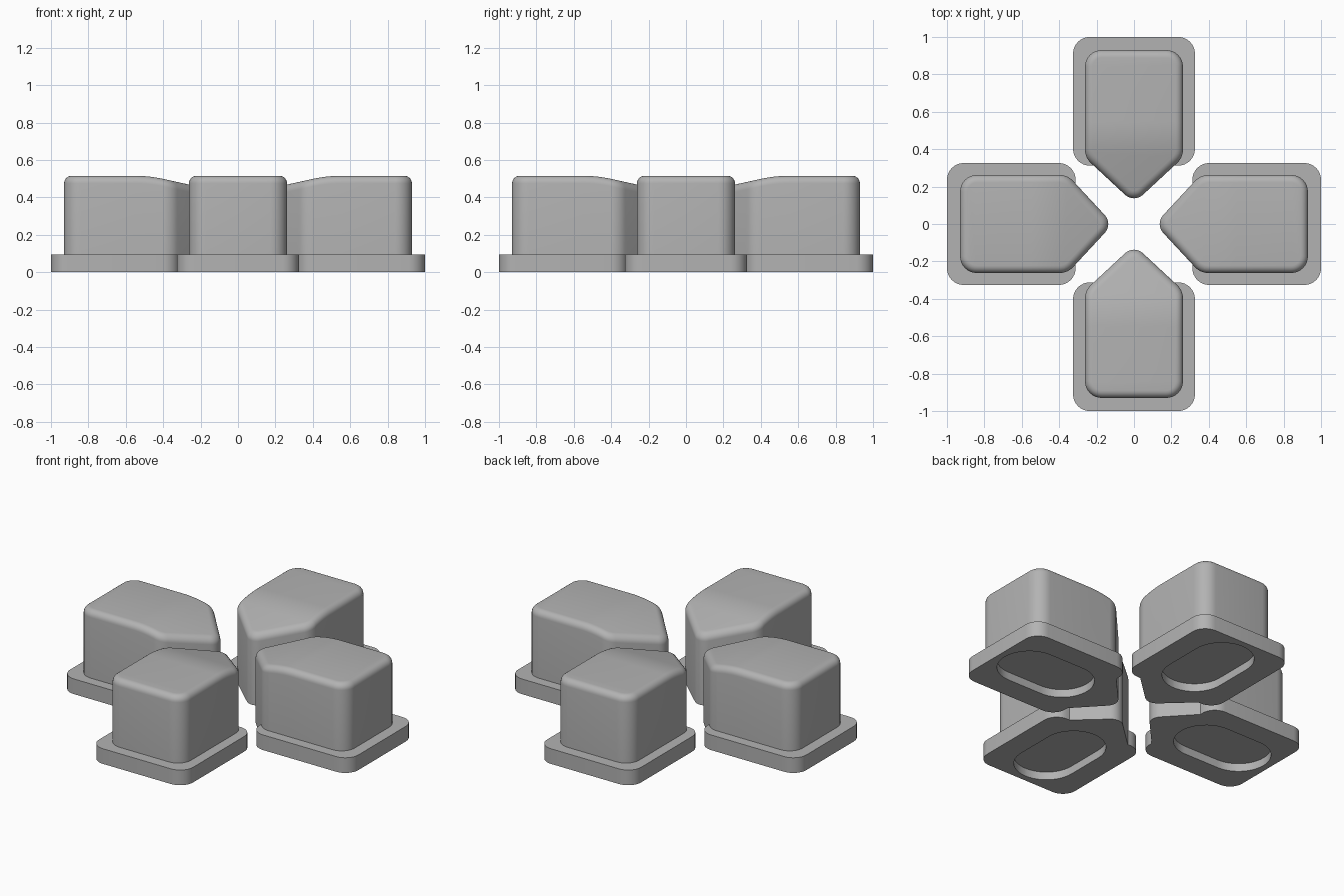
import bpy, bmesh, math
from mathutils import Vector

if "Cube" in bpy.data.objects:
    bpy.data.objects.remove(bpy.data.objects["Cube"])

TOP = 0.515      # height of the button crown
FLANGE = 0.095   # flange thickness

grey = bpy.data.materials.new("grey_rubber")
grey.diffuse_color = (0.45, 0.45, 0.45, 1)
grey.use_nodes = True
grey.node_tree.nodes["Principled BSDF"].inputs["Base Color"].default_value = grey.diffuse_color


def rounded(corners, inset=0.0, seg=8):
    """Counter-clockwise outline from (x, y, radius) corners, moved inwards by inset."""
    pts, n = [], len(corners)
    for i, (x, y, r) in enumerate(corners):
        p = Vector((x, y))
        a = (Vector(corners[i - 1][:2]) - p).normalized()
        b = (Vector(corners[(i + 1) % n][:2]) - p).normalized()
        half = a.angle(b) / 2
        centre = p + (a + b).normalized() * r / math.sin(half)
        start = math.atan2(-a.x, a.y) + math.pi     # outward normal of incoming edge
        sweep = math.pi - 2 * half
        for k in range(seg + 1):
            t = start + sweep * k / seg
            pts.append(centre + Vector((math.cos(t), math.sin(t))) * (r - inset))
    return pts


def loft(rings):
    """Closed solid through a list of (outline, z) rings."""
    bm = bmesh.new()
    loops = [[bm.verts.new((p.x, p.y, z)) for p in pts] for pts, z in rings]
    for lo, hi in zip(loops, loops[1:]):
        for i in range(len(lo)):
            j = (i + 1) % len(lo)
            bm.faces.new((lo[i], lo[j], hi[j], hi[i]))
    bm.faces.new(loops[0][::-1])
    bm.faces.new(loops[-1])
    bmesh.ops.recalc_face_normals(bm, faces=bm.faces)
    return bm


def add(name, bm):
    mesh = bpy.data.meshes.new(name)
    bm.to_mesh(mesh)
    bm.free()
    mesh.materials.append(grey)
    ob = bpy.data.objects.new(name, mesh)
    bpy.context.collection.objects.link(ob)
    return ob


def drop(x):
    """How far the crown dips towards the pointed end."""
    if x > 0.55:
        return 0.0
    if x > 0.40:
        return 0.73 * (0.55 - x) ** 2
    return 0.0164 + 0.219 * (0.40 - x)


# Button body: pointed outline with a rounded top edge
outline = [(0.93, -0.262, 0.09), (0.93, 0.262, 0.09), (0.355, 0.262, 0.10),
           (0.112, 0, 0.07), (0.355, -0.262, 0.10)]
edge = 0.04
rings = [(rounded(outline), 0)]
for k in range(7):
    t = math.pi / 2 * k / 6
    rings.append((rounded(outline, edge * (1 - math.cos(t))), TOP - edge + edge * math.sin(t)))
bm = loft(rings)
for i in range(15):
    bmesh.ops.bisect_plane(bm, geom=bm.verts[:] + bm.edges[:] + bm.faces[:],
                           plane_co=(0.55 - 0.0125 * i, 0, 0), plane_no=(1, 0, 0))
for v in bm.verts:
    if v.co.z > 0.3:
        v.co.z -= drop(v.co.x)
body = add("button_body", bm)

# Base flange
plate = [(1, -0.326, 0.09), (1, 0.326, 0.09), (0.312, 0.326, 0.09), (0.312, -0.326, 0.09)]
flange = add("flange_helper", loft([(rounded(plate), 0), (rounded(plate), FLANGE)]))

# Slot recess in the underside
hx, r = 0.305, 0.185
slot = [(0.655 + hx, -r, r - 1e-4), (0.655 + hx, r, r - 1e-4),
        (0.655 - hx, r, r - 1e-4), (0.655 - hx, -r, r - 1e-4)]
cutter = add("slot_helper", loft([(rounded(slot, 0, 12), -0.1), (rounded(slot, 0, 12), 0.05)]))

for helper, op in ((flange, 'UNION'), (cutter, 'DIFFERENCE')):
    mod = body.modifiers.new(op.lower(), 'BOOLEAN')
    mod.operation, mod.object, mod.solver = op, helper, 'EXACT'

dg = bpy.context.evaluated_depsgraph_get()
mesh = bpy.data.meshes.new_from_object(body.evaluated_get(dg))
mesh.shade_smooth()
mesh.set_sharp_from_angle(angle=math.radians(30))
for ob in (body, flange, cutter):
    bpy.data.objects.remove(ob)

# Four buttons pointing to the centre
for i, side in enumerate(("right", "back", "left", "front")):
    ob = bpy.data.objects.new(side + "_button", mesh)
    ob.rotation_euler.z = i * math.pi / 2
    bpy.context.collection.objects.link(ob)
